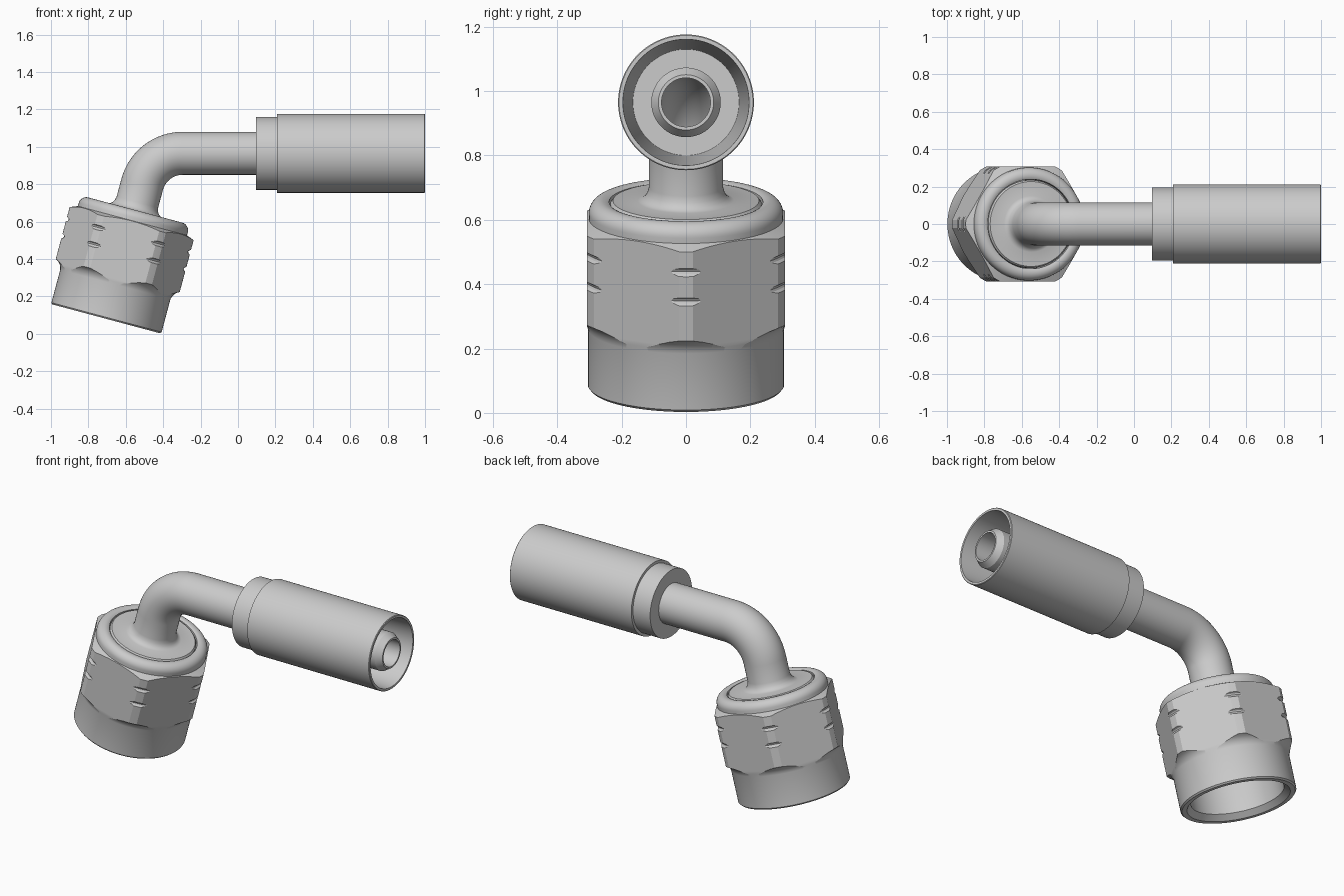
import bpy, bmesh, math
from mathutils import Vector

if "Cube" in bpy.data.objects:
    bpy.data.objects.remove(bpy.data.objects["Cube"])

TILT = math.radians(75)          # direction of the nut axis in the xz plane
BX, BZ = -0.705, 0.08            # centre of the nut's open end
PIPE_Z, BEND_R = 0.965, 0.225


def on_nut(profile):
    """(distance along nut axis, radius) -> rings"""
    return [(BX + t * math.cos(TILT), BZ + t * math.sin(TILT), TILT, r) for t, r in profile]


def on_hose(profile):
    """(x, radius) -> rings on the horizontal axis"""
    return [(x, PIPE_Z, 0.0, r) for x, r in profile]


def bend(r, steps=20):
    """rings of radius r round the elbow, nut side first"""
    t0 = (PIPE_Z - BZ) / math.sin(TILT)
    ox = BX + t0 * math.cos(TILT) + BEND_R * math.tan(TILT / 2)
    oz = PIPE_Z - BEND_R
    angles = [TILT * (1 - i / steps) for i in range(steps + 1)]
    return [(ox - BEND_R * math.sin(a), oz + BEND_R * math.cos(a), a, r) for a in angles]


def skin(name, rings, sides=96, closed=True):
    """Join circles into a tube; closed loops the last ring back to the first"""
    bm = bmesh.new()
    loops = []
    for x, z, a, r in rings:
        n = Vector((-math.sin(a), 0, math.cos(a)))
        loop = []
        for i in range(sides):
            p = 2 * math.pi * i / sides
            loop.append(bm.verts.new(Vector((x, 0, z)) + r * (math.cos(p) * n + math.sin(p) * Vector((0, 1, 0)))))
        loops.append(loop)
    pairs = list(zip(loops, loops[1:]))
    if closed:
        pairs.append((loops[-1], loops[0]))
    else:
        bm.faces.new(loops[0])
        bm.faces.new(loops[-1])
    for a, b in pairs:
        for i in range(sides):
            j = (i + 1) % sides
            bm.faces.new((a[i], a[j], b[j], b[i]))
    bmesh.ops.recalc_face_normals(bm, faces=bm.faces)
    me = bpy.data.meshes.new(name)
    bm.to_mesh(me)
    bm.free()
    ob = bpy.data.objects.new(name, me)
    bpy.context.collection.objects.link(ob)
    return ob


def smooth(ob):
    bpy.ops.object.select_all(action='DESELECT')
    ob.select_set(True)
    bpy.context.view_layer.objects.active = ob
    bpy.ops.object.shade_smooth_by_angle(angle=math.radians(22))


# swivel nut: turned blank with corner grooves and rolled top lip
def groove(t):
    return [(t - .013, .343), (t - .007, .334), (t, .331), (t + .007, .334), (t + .013, .343)]


lip = [(.56 + .042 * math.sin(a), .26 + .042 * math.cos(a))
       for a in [math.radians(d) for d in range(0, 121, 10)]]
nut_profile = ([(0, .298), (.008, .305), (.19, .305), (.205, .309), (.22, .317), (.232, .329), (.24, .343)]
               + groove(.366) + groove(.46)
               + [(.527, .343), (.543, .302)] + lip
               + [(.52, .239), (.48, .245), (.03, .245), (0, .272)])
nut = skin("swivel_nut", on_nut(nut_profile))

# hexagon that trims the blank to six flats
hexagon = skin("hex_trim", on_nut([(-.1, .307 / math.cos(math.pi / 6)), (.75, .307 / math.cos(math.pi / 6))]),
               sides=6, closed=False)
mod = nut.modifiers.new("flats", 'BOOLEAN')
mod.operation = 'INTERSECT'
mod.solver = 'EXACT'
mod.object = hexagon
bpy.context.view_layer.objects.active = nut
bpy.ops.object.modifier_apply(modifier=mod.name)
bpy.data.objects.remove(hexagon)
smooth(nut)

# stem: seat cone, collar, bent pipe and hose nipple, with a bore all the way through
outside = (on_nut([(.36, .095), (.45, .19), (.48, .235), (.59, .235), (.6, .227), (.6, .15),
                   (.604, .138), (.612, .128), (.625, .12), (.645, .115)])
           + bend(.115)
           + on_hose([(.3, .115), (.3, .108), (.965, .108), (1.0, .086)]))
inside = on_hose([(1.0, .076)]) + bend(.076)[::-1] + on_nut([(.36, .076)])
smooth(skin("bent_stem", outside + inside, sides=64))

# crimp sleeve: stepped shell with a tapered cup
smooth(skin("crimp_sleeve", on_hose([
    (.097, .112), (.097, .195), (.208, .195), (.208, .211), (.997, .211), (1.0, .208),
    (1.0, .196), (.3, .165), (.3, .112)])))
